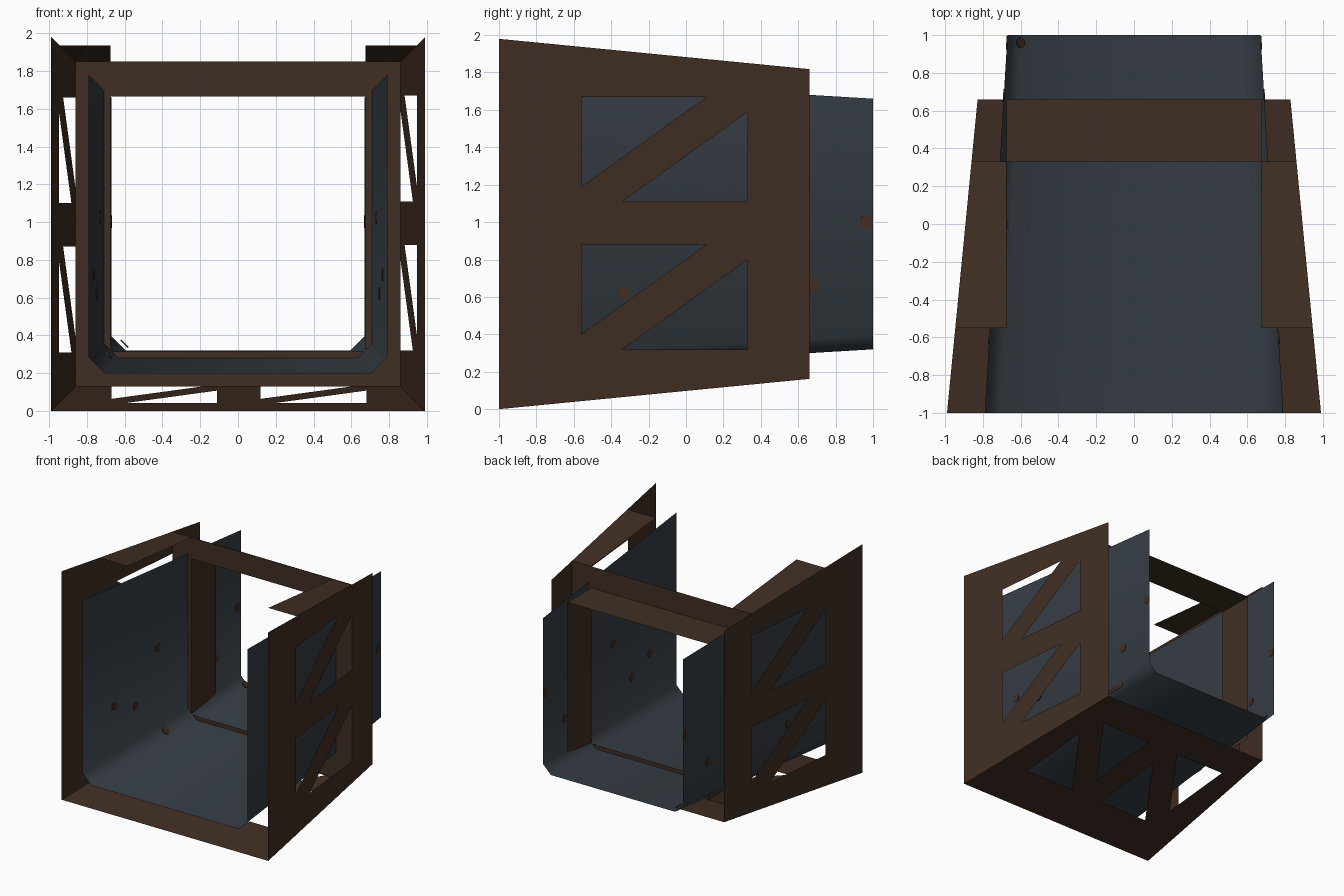
import bpy, bmesh, math
from mathutils import Vector

if "Cube" in bpy.data.objects:
    bpy.data.objects.remove(bpy.data.objects["Cube"])

CZ = 0.99                                   # height of the tunnel axis


def material(name, rgb):
    m = bpy.data.materials.new(name)
    m.diffuse_color = (*rgb, 1)
    m.use_nodes = True
    m.node_tree.nodes["Principled BSDF"].inputs["Base Color"].default_value = m.diffuse_color
    return m


BROWN = material("dark_brown_metal", (0.052, 0.028, 0.017))
BLUE = material("blue_grey_plate", (0.037, 0.048, 0.059))
RUST = material("rust", (0.058, 0.027, 0.015))


def finish(bm, name, mat):
    me = bpy.data.meshes.new(name)
    bm.to_mesh(me)
    bm.free()
    me.materials.append(mat)
    ob = bpy.data.objects.new(name, me)
    bpy.context.collection.objects.link(ob)
    return ob


def sheet(name, faces, mat):
    """Thin sheet made of a few polygons."""
    bm = bmesh.new()
    for f in faces:
        bm.faces.new([bm.verts.new(p) for p in f])
    bmesh.ops.remove_doubles(bm, verts=bm.verts, dist=0.0005)
    return finish(bm, name, mat)


def half(y):
    """Half width of the tapering outer frame at depth y."""
    return 0.99 - 0.0976 * (y + 1)


# Truss panels: trapezium with two pairs of triangular openings
def truss_panel(name, place):
    loops = [[(-1, -half(-1)), (-1, half(-1)), (0.66, half(0.66)), (0.66, -half(0.66))]]
    for d in (0, -0.79):
        loops.append([(-0.56, 0.68 + d), (0.11, 0.68 + d), (-0.56, 0.20 + d)])
        loops.append([(0.33, 0.60 + d), (0.33, 0.12 + d), (-0.34, 0.12 + d)])
    bm = bmesh.new()
    for loop in loops:
        vs = [bm.verts.new((y, u, 0)) for y, u in loop]
        for i in range(len(vs)):
            bm.edges.new((vs[i - 1], vs[i]))
    bmesh.ops.triangle_fill(bm, edges=bm.edges[:], use_beauty=True, normal=(0, 0, 1))
    for v in bm.verts:
        y, u = v.co.x, v.co.y
        v.co = place(y, u, half(y))
    return finish(bm, name, BROWN)


truss_panel("right_truss_panel", lambda y, u, w: (w, y, CZ + u))
truss_panel("left_truss_panel", lambda y, u, w: (-w, y, CZ - u))
truss_panel("bottom_truss_panel", lambda y, u, w: (u, y, CZ - w))

# Flanges along the open top
IN, Y0, Y1, Y2 = 0.675, -0.55, 0.33, 0.66
for side, s in (("right", 1), ("left", -1)):
    sheet(side + "_top_flange", [[
        (s * IN, Y0, CZ + half(Y0)), (s * half(Y0), Y0, CZ + half(Y0)),
        (s * half(Y1), Y1, CZ + half(Y1)), (s * IN, Y1, CZ + half(Y1))]], BROWN)

# Upright square ring inside the frame
corners = [(-1, -1), (1, -1), (1, 1), (-1, 1)]
ring = []
for i in range(4):
    a, b = corners[i - 1], corners[i]
    ring.append([(c[0] * r, Y1, CZ + c[1] * r)
                 for c, r in ((a, half(Y1)), (b, half(Y1)), (b, IN), (a, IN))])
sheet("support_ring", ring, BROWN)

# Collar running back from the ring on the sides and top
path = [(-IN, CZ - IN), (-IN, CZ + IN), (IN, CZ + IN), (IN, CZ - IN)]
sheet("ring_collar", [[(a[0], Y1, a[1]), (b[0], Y1, b[1]), (b[0], Y2, b[1]), (a[0], Y2, a[1])]
                      for a, b in zip(path, path[1:])], BROWN)


# Tapering U-shaped liner with chamfered lower corners
def liner_section(y):
    h = 0.79 - 0.06 * (y + 1)
    c = 0.083 - 0.004 * (y + 1)
    right = [(h, CZ + h), (h, CZ - h + c), (h - c, CZ - h)]
    pts = right + [(-x, z) for x, z in reversed(right)]
    return [(x, y, z) for x, z in pts]


f, b = liner_section(-1), liner_section(1)
liner = sheet("chute_liner", [[f[i], f[i + 1], b[i + 1], b[i]] for i in range(5)], BLUE)
for p in liner.data.polygons:
    p.use_smooth = True


# Small rust spots showing on both sides of the liner
def spot(bm, pos, normal, r=0.036):
    rot = Vector(normal).to_track_quat('Z', 'Y').to_matrix().to_4x4()
    rot.translation = pos
    bmesh.ops.create_cone(bm, cap_ends=True, segments=7, radius1=r, radius2=r,
                          depth=0.008, matrix=rot)


bm = bmesh.new()
for s in (1, -1):
    for y, z in ((-0.33, 0.62), (0.68, 0.66), (-0.6, 0.72), (0.96, 1.0), (-0.05, 1.02)):
        spot(bm, (s * (0.79 - 0.06 * (y + 1)), y, z), (s, 0.06, 0))
spot(bm, (-0.69, 0.0, 0.3), (1, 0, 1))
spot(bm, (-0.6, 0.96, 0.355), (1, 0, 1), 0.03)
finish(bm, "rust_spots", RUST)
